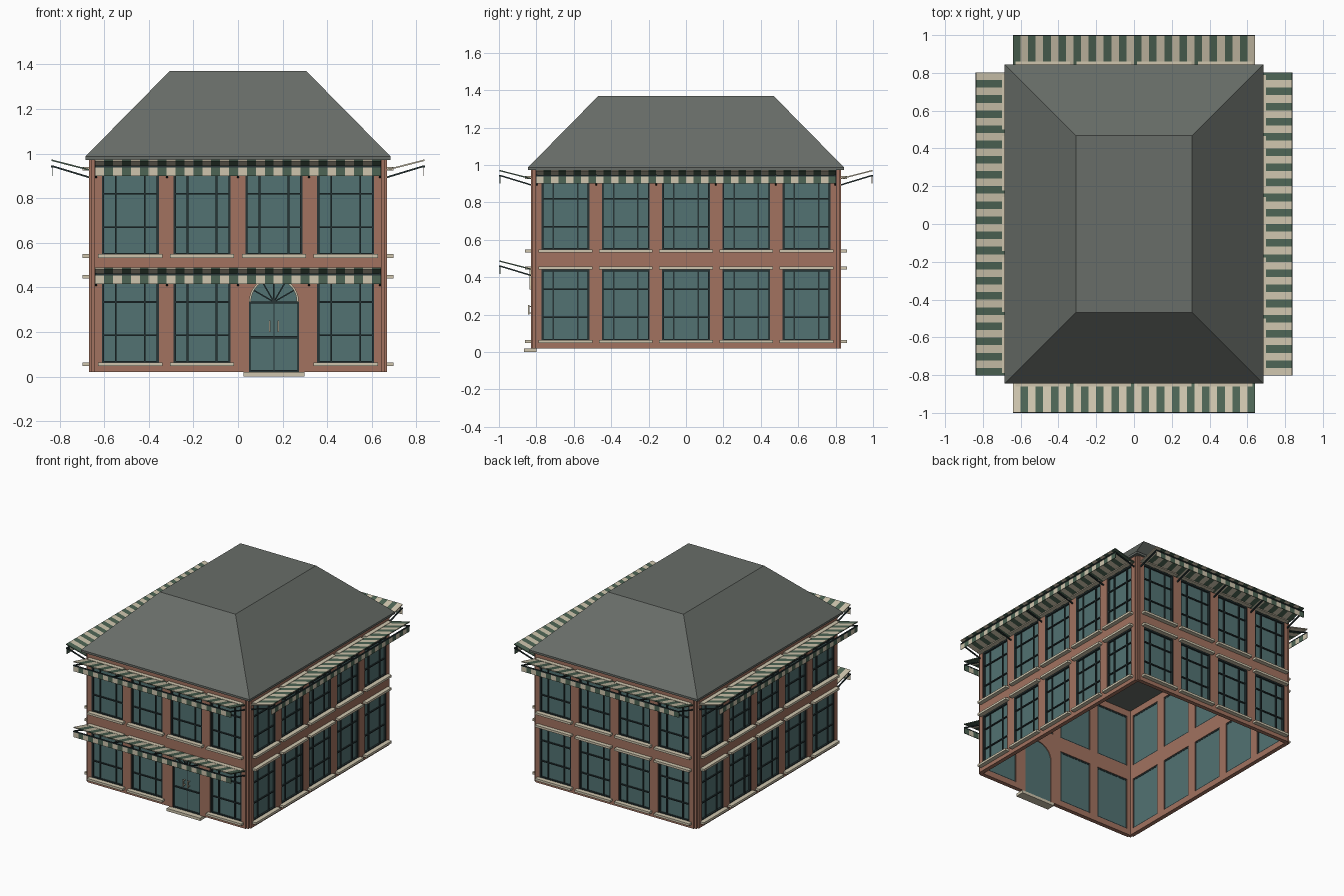
import bpy, bmesh, math
from mathutils import Vector, Matrix

if "Cube" in bpy.data.objects:
    bpy.data.objects.remove(bpy.data.objects["Cube"])

BAY = 0.322
HW = 0.128                      # half width of a window opening
FLOORS = [(0.06, 0.44), (0.545, 0.925)]
DOOR_U = BAY / 2

parts = {}
colours = {
    "brick": (0.36, 0.17, 0.115, 1), "glass": (0.085, 0.17, 0.17, 1),
    "dark": (0.02, 0.035, 0.037, 1), "cream": (0.62, 0.56, 0.42, 1),
    "green": (0.075, 0.13, 0.09, 1), "slate": (0.14, 0.155, 0.14, 1),
}
mats = {}
for k, c in colours.items():
    mats[k] = bpy.data.materials.new(k)
    mats[k].diffuse_color = c


def prism(part, mat, M, pts, off):
    """Extrude a planar outline (local u, v, z points) by an offset."""
    bm = parts.setdefault((part, mat), bmesh.new())
    off = Vector(off)
    a = [bm.verts.new(M @ Vector(p)) for p in pts]
    b = [bm.verts.new(M @ (Vector(p) + off)) for p in pts]
    n = len(a)
    bm.faces.new(a)
    bm.faces.new(b[::-1])
    for i in range(n):
        bm.faces.new((a[i], b[i], b[(i + 1) % n], a[(i + 1) % n]))


def box(part, mat, M, u0, u1, v0, v1, z0, z1):
    prism(part, mat, M, [(u0, v0, z0), (u1, v0, z0), (u1, v0, z1), (u0, v0, z1)], (0, v1 - v0, 0))


def window(M, c, z0, z1):
    a, b = c - HW, c + HW
    box("window_glass", "glass", M, a, b, -0.024, -0.016, z0, z1)
    # surround
    for u in (a, b - 0.01):
        box("window_frame", "dark", M, u, u + 0.01, -0.026, -0.003, z0, z1)
    for z in (z0, z1 - 0.01):
        box("window_frame", "dark", M, a + 0.01, b - 0.01, -0.026, -0.003, z, z + 0.01)
    # glazing bars
    for du in (-0.065, 0.065):
        box("glazing_bar", "dark", M, c + du - 0.004, c + du + 0.004, -0.02, -0.008, z0 + 0.01, z1 - 0.01)
    for dz in (0.125, 0.275):
        box("glazing_bar", "dark", M, a + 0.01, b - 0.01, -0.02, -0.007, z0 + dz - 0.004, z0 + dz + 0.004)
    # sill and lintel
    for z in (z0 - 0.012, z1):
        box("sill", "cream", M, c - 0.144, c + 0.144, -0.01, 0.03, z, z + 0.016)


def awning(M, half, z):
    n = round(half * 2 / 0.04)
    w = 2 * half / n
    for i in range(n):
        m = ("cream", "green")[i % 2]
        u = -half + i * w
        prism("awning_canvas", m, M, [(u, 0, z), (u, 0.168, z + 0.043), (u, 0.168, z + 0.05), (u, 0, z + 0.007)], (w, 0, 0))
        box("awning_valance", m, M, u, u + w, 0.163, 0.167, z - 0.024, z + 0.014)
    # front rail and arms
    box("awning_rail", "dark", M, -half, half, 0.162, 0.17, z + 0.014, z + 0.022)
    k = round(half * 2 / BAY)
    for i in range(k + 1):
        u = -half + 0.004 + i * (2 * half - 0.008) / k
        prism("awning_arm", "dark", M, [(u - 0.004, 0, z - 0.034), (u - 0.004, 0.165, z + 0.016),
              (u - 0.004, 0.165, z + 0.024), (u - 0.004, 0, z - 0.026)], (0.008, 0, 0))


def door(M, c):
    zs, r = 0.335, 0.112
    arc = [(r * math.cos(t), zs + r * math.sin(t)) for t in [math.pi * i / 16 for i in range(17)]]
    # brick spandrels and jambs around the arch
    for s in (1, -1):
        q = arc[:9] if s == 1 else arc[8:][::-1]
        outline = [(s * HW, 0.02), (s * HW, 0.45), (0, 0.45)] + q[::-1] + [(s * r, 0.02)]
        prism("door_surround", "brick", M, [(c + u, -0.03, z) for u, z in outline], (0, 0.03, 0))
    # stone arch ring
    for (u0, z0), (u1, z1) in zip(arc, arc[1:]):
        k = 0.92
        quad = [(u0, z0), (u1, z1), (u1 * k, zs + (z1 - zs) * k), (u0 * k, zs + (z0 - zs) * k)]
        prism("door_arch", "cream", M, [(c + u, -0.02, z) for u, z in quad], (0, 0.028, 0))
    # fanlight and spokes
    prism("fanlight", "glass", M, [(c + u, -0.024, z) for u, z in arc], (0, 0.008, 0))
    for i in range(1, 6):
        d = Vector((math.cos(math.pi * i / 6), 0, math.sin(math.pi * i / 6)))
        p = Vector((-d.z, 0, d.x)) * 0.003
        o = Vector((c, -0.016, zs))
        prism("fanlight_spoke", "dark", M, [o - p, o + d * 0.105 - p, o + d * 0.105 + p, o + p], (0, 0.01, 0))
    # leaves, rails and handles
    box("door_leaf", "glass", M, c - r, c + r, -0.024, -0.012, 0.02, zs)
    for z in (0.02, 0.172, zs - 0.008):
        box("door_rail", "dark", M, c - r, c + r, -0.013, -0.004, z, z + 0.009)
    for u in (-r, r - 0.007):
        box("door_stile", "dark", M, c + u, c + u + 0.007, -0.013, -0.003, 0.02, zs)
    box("door_stile", "dark", M, c - 0.002, c + 0.002, -0.013, -0.009, 0.02, zs)
    for u in (-0.019, 0.019):
        box("door_handle", "cream", M, c + u - 0.003, c + u + 0.003, 0.006, 0.014, 0.2, 0.252)
        for z in (0.206, 0.24):
            box("door_handle", "cream", M, c + u - 0.003, c + u + 0.003, -0.013, 0.006, z, z + 0.006)
    box("door_step", "cream", M, c - 0.137, c + 0.137, -0.03, 0.035, 0, 0.02)


# four facades: front, right, back, left
for side in range(4):
    n, d = ((4, 0.83), (5, 0.668))[side % 2]
    half = n * BAY / 2
    # local u runs along the wall, local v points outward
    M = Matrix.Rotation(side * math.pi / 2, 4, 'Z') @ Matrix.Translation((0, -d, 0)) @ Matrix.Diagonal((1, -1, 1, 1))
    centres = [(i - (n - 1) / 2) * BAY for i in range(n)]
    edges = [-half] + [e for c in centres for e in (c - HW, c + HW)] + [half]
    for a, b in zip(edges[::2], edges[1::2]):
        box("wall_pier", "brick", M, a, b, -0.03, 0, 0.02, 0.975)
    for i, c in enumerate(centres):
        is_door = side == 0 and i == 2
        bands = [(0.45 if is_door else FLOORS[0][1], FLOORS[1][0]), (FLOORS[1][1], 0.975)]
        if not is_door:
            bands.append((0.02, FLOORS[0][0]))
        for z0, z1 in bands:
            box("wall_band", "brick", M, c - HW, c + HW, -0.03, 0, z0, z1)
        for f, (z0, z1) in enumerate(FLOORS):
            if is_door and f == 0:
                door(M, c)
            else:
                window(M, c, z0, z1)
    awning(M, half - 0.003, 0.924)
    if side == 0:
        awning(M, half - 0.003, 0.44)

# corner posts set back in the notches
I = Matrix.Identity(4)
for sx in (-1, 1):
    for sy in (-1, 1):
        x, y = sx * 0.648, sy * 0.81
        box("corner_post", "brick", I, x - 0.011, x + 0.011, y - 0.011, y + 0.011, 0.02, 0.975)

# hipped roof with a flat top and thin fascia
bm = parts.setdefault(("roof", "slate"), bmesh.new())
rings = [[bm.verts.new((sx * x, sy * y, z)) for sx, sy in ((-1, -1), (1, -1), (1, 1), (-1, 1))]
         for x, y, z in ((0.685, 0.845, 0.972), (0.685, 0.845, 0.987), (0.307, 0.468, 1.37))]
bm.faces.new(rings[0][::-1])
bm.faces.new(rings[2])
for lo, hi in zip(rings, rings[1:]):
    for i in range(4):
        j = (i + 1) % 4
        bm.faces.new((lo[i], lo[j], hi[j], hi[i]))

# turn the collected geometry into objects
for (name, mat), bm in parts.items():
    bmesh.ops.recalc_face_normals(bm, faces=bm.faces)
    label = name + ("_" + mat if name in ("awning_canvas", "awning_valance") else "")
    me = bpy.data.meshes.new(label)
    bm.to_mesh(me)
    bm.free()
    me.materials.append(mats[mat])
    bpy.context.collection.objects.link(bpy.data.objects.new(label, me))

for m in bpy.data.materials:
    if m.users and not m.is_grease_pencil:
        m.use_nodes = True
        m.node_tree.nodes["Principled BSDF"].inputs["Base Color"].default_value = m.diffuse_color
